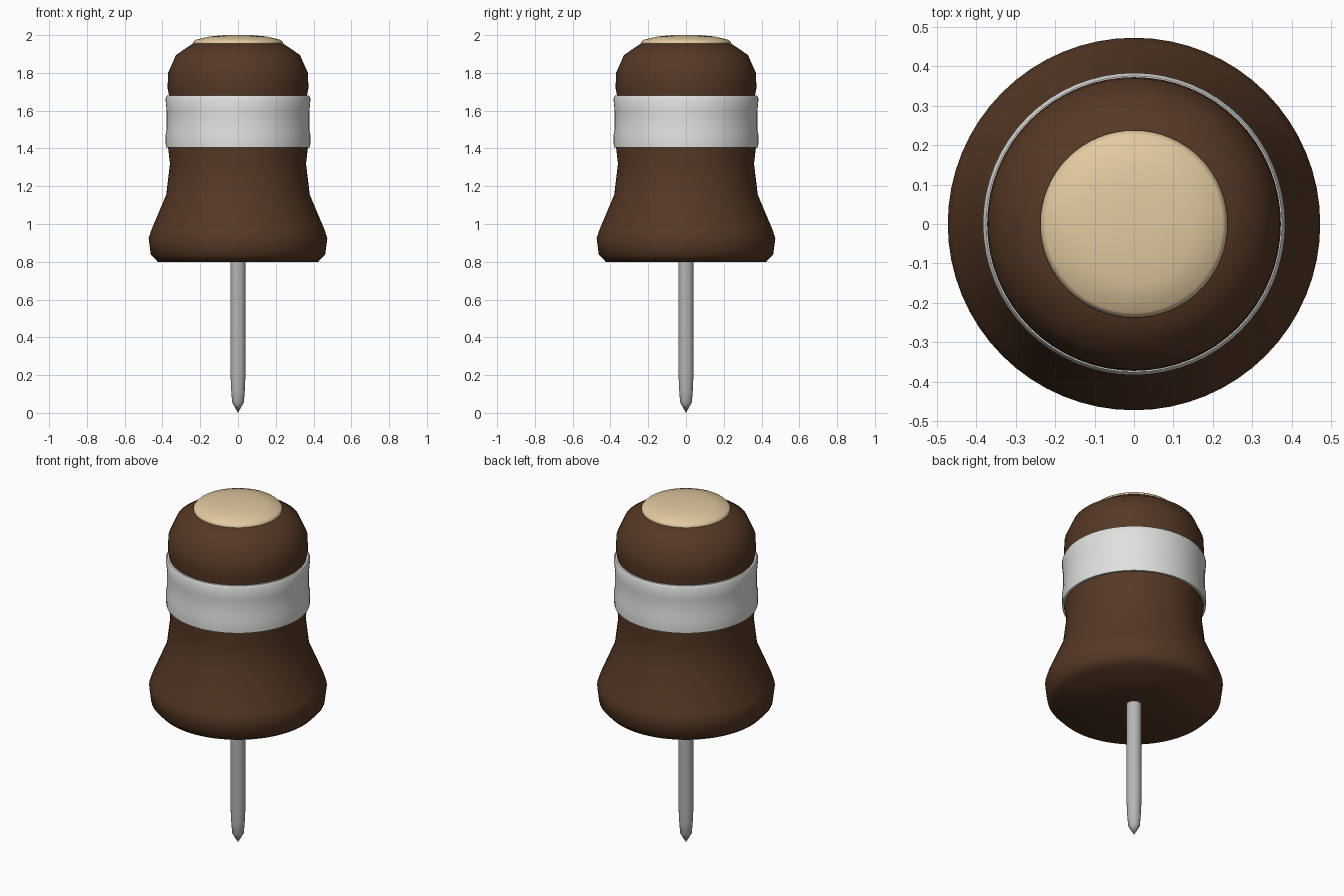
import bpy
import bmesh
import math

cube = bpy.data.objects.get("Cube")
if cube:
    bpy.data.objects.remove(cube, do_unlink=True)


def material(name, rgb):
    mat = bpy.data.materials.new(name)
    mat.use_nodes = True
    mat.diffuse_color = (*rgb, 1)
    mat.node_tree.nodes["Principled BSDF"].inputs["Base Color"].default_value = (*rgb, 1)
    return mat


def lathe(name, profile, mat, sides=64, angle=60, closed=False):
    """Spin a (radius, height) profile around the z axis."""
    bm = bmesh.new()
    verts = [bm.verts.new((r, 0, z)) for r, z in profile]
    pairs = list(zip(verts, verts[1:]))
    if closed:
        pairs.append((verts[-1], verts[0]))
    edges = [bm.edges.new(p) for p in pairs]
    bmesh.ops.spin(bm, geom=verts + edges, cent=(0, 0, 0), axis=(0, 0, 1),
                   angle=math.tau, steps=sides, use_merge=True)
    bmesh.ops.remove_doubles(bm, verts=bm.verts, dist=0.0005)
    bmesh.ops.recalc_face_normals(bm, faces=bm.faces)
    mesh = bpy.data.meshes.new(name)
    bm.to_mesh(mesh)
    bm.free()
    mesh.materials.append(mat)
    obj = bpy.data.objects.new(name, mesh)
    bpy.context.collection.objects.link(obj)
    bpy.ops.object.select_all(action="DESELECT")
    obj.select_set(True)
    bpy.context.view_layer.objects.active = obj
    bpy.ops.object.shade_smooth_by_angle(angle=math.radians(angle))
    return obj


brown = material("dark brown", (0.092, 0.040, 0.018))
cream = material("cream", (0.76, 0.59, 0.35))
white = material("off white", (0.75, 0.75, 0.73))
steel = material("steel grey", (0.47, 0.47, 0.47))

# Flared handle with a waist and a domed head
lathe("handle", [(0, 0.8), (0.425, 0.8), (0.462, 0.84), (0.473, 0.925),
                 (0.46, 0.965), (0.38, 1.155), (0.36, 1.32), (0.372, 1.42),
                 (0.372, 1.5), (0.365, 1.68), (0.373, 1.72), (0.37, 1.8),
                 (0.328, 1.895), (0.235, 1.958), (0, 1.958)], brown)

# Pale ring around the neck
lathe("neck_band", [(0.36, 1.405), (0.382, 1.405), (0.384, 1.47), (0.378, 1.5),
                    (0.378, 1.6), (0.384, 1.665), (0.376, 1.68), (0.36, 1.68)],
      white, closed=True)

# Shallow button on the head
lathe("top_button", [(0, 1.95), (0.235, 1.95), (0.238, 1.962), (0.225, 1.975),
                     (0.15, 1.993), (0.07, 2.0), (0, 2.0)], cream)

# Metal needle
lathe("needle", [(0, 0), (0.031, 0.055), (0.036, 0.12), (0.04, 0.21),
                 (0.04, 0.82), (0, 0.82)], steel, sides=32)
